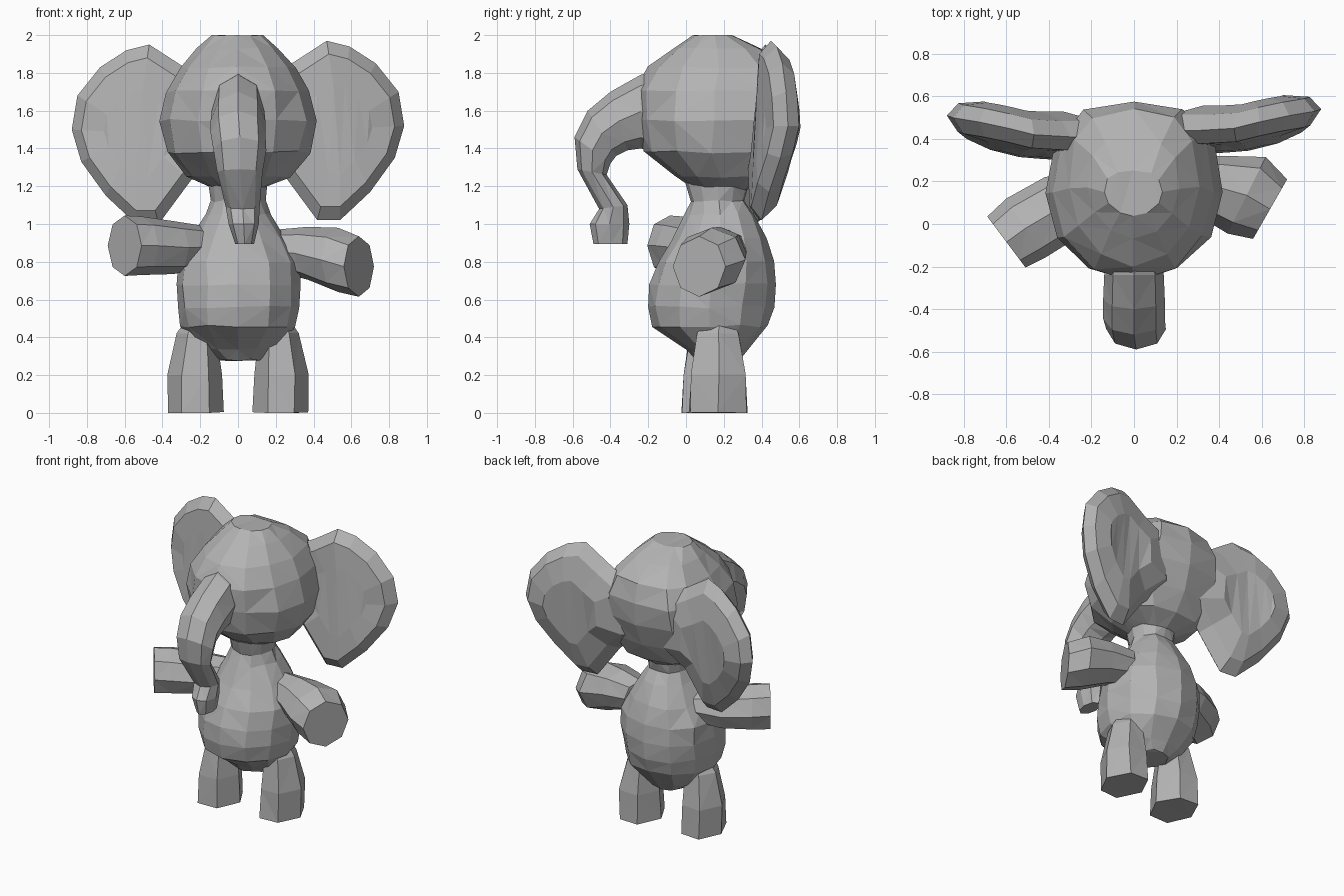
import bpy, bmesh, random
from math import cos, sin, tau, copysign
from mathutils import Vector as V

random.seed(4)
if "Cube" in bpy.data.objects:
    bpy.data.objects.remove(bpy.data.objects["Cube"], do_unlink=True)

grey = bpy.data.materials.new("elephant grey")
grey.use_nodes = True
COLOUR = (0.45, 0.45, 0.45, 1)
grey.diffuse_color = COLOUR
grey.node_tree.nodes["Principled BSDF"].inputs["Base Color"].default_value = COLOUR


def skin(name, rings, jitter=0.0):
    """Bridge equal-length point rings, cap both ends, keep flat triangles."""
    bm = bmesh.new()
    loops = []
    for ring in rings:
        loop = []
        for p in ring:
            p = p + V([random.uniform(-jitter, jitter) for _ in range(3)])
            p.z = min(max(p.z, 0), 2)
            loop.append(bm.verts.new(p))
        loops.append(loop)
    n = len(loops[0])
    for a, b in zip(loops, loops[1:]):
        for i in range(n):
            j = (i + 1) % n
            bm.faces.new((a[i], a[j], b[j], b[i]))
    bm.faces.new(loops[0][::-1])
    bm.faces.new(loops[-1])
    bmesh.ops.triangulate(bm, faces=bm.faces[:], quad_method='SHORT_EDGE')
    bmesh.ops.recalc_face_normals(bm, faces=bm.faces[:])
    mesh = bpy.data.meshes.new(name)
    bm.to_mesh(mesh)
    bm.free()
    mesh.materials.append(grey)
    obj = bpy.data.objects.new(name, mesh)
    bpy.context.collection.objects.link(obj)


def ring(centre, u, v, sides, back_power=1.0):
    """Elliptical ring spanned by half axes u and v; a low power squares the v side."""
    points = []
    for i in range(sides):
        c, s = cos(tau * i / sides), sin(tau * i / sides)
        if s > 0:
            c, s = copysign(abs(c) ** back_power, c), s ** back_power
        points.append(V(centre) + V(u) * c + V(v) * s)
    return points


def stacked(name, profile, sides, back_power):
    """Rounded solid from (height, front y, back y, half width) rows."""
    rings = [ring((0, (f + b) / 2, z), (w * 1.02, 0, 0), (0, (b - f) / 2 * 1.02, 0),
                  sides, back_power) for z, f, b, w in profile]
    skin(name, rings, 0.007)


# Torso with neck
stacked("body", [
    (0.28, 0.06, 0.28, 0.12), (0.34, 0.0, 0.32, 0.21), (0.46, -0.17, 0.42, 0.3),
    (0.56, -0.2, 0.455, 0.315), (0.68, -0.19, 0.465, 0.325), (0.8, -0.14, 0.455, 0.315),
    (0.92, -0.07, 0.425, 0.25), (1.05, 0.0, 0.36, 0.17), (1.12, 0.03, 0.31, 0.14),
    (1.22, 0.0, 0.33, 0.15)], 12, 0.95)

# Head, broad at the back where the ears join
stacked("head", [
    (1.18, 0.05, 0.32, 0.11), (1.25, -0.06, 0.42, 0.27), (1.38, -0.22, 0.49, 0.37),
    (1.55, -0.26, 0.55, 0.405), (1.7, -0.26, 0.565, 0.37), (1.83, -0.19, 0.53, 0.3),
    (1.93, -0.06, 0.4, 0.21), (2.0, 0.04, 0.25, 0.13)], 12, 0.7)

# Trunk: outer (y, z), inner (y, z), half width, sideways shift
trunk = [
    ((-0.14, 1.82), (-0.14, 1.38), 0.12, 0), ((-0.24, 1.79), (-0.24, 1.4), 0.14, 0),
    ((-0.4, 1.7), (-0.31, 1.39), 0.145, 0), ((-0.52, 1.6), (-0.37, 1.36), 0.145, 0),
    ((-0.59, 1.46), (-0.4, 1.32), 0.14, 0.01), ((-0.575, 1.29), (-0.42, 1.26), 0.12, 0.01),
    ((-0.46, 1.08), (-0.31, 1.1), 0.09, 0.025), ((-0.51, 1.0), (-0.3, 1.0), 0.08, 0.03),
    ((-0.49, 0.895), (-0.31, 0.895), 0.05, 0.035)]
rings = []
for outer, inner, width, shift in trunk:
    a, b = V((shift, *outer)), V((shift, *inner))
    rings.append(ring((a + b) / 2, (width, 0, 0), (b - a) / 2, 8))
skin("trunk", rings)

# Ears: flat front, angular rim, rounded back, root buried in the head
rim = [(0.3, 0.44, 1.86), (0.47, 0.45, 1.97), (0.59, 0.48, 1.94), (0.73, 0.51, 1.85),
       (0.85, 0.53, 1.7), (0.88, 0.54, 1.52), (0.83, 0.5, 1.35), (0.7, 0.44, 1.17),
       (0.54, 0.4, 1.02), (0.42, 0.39, 1.02), (0.25, 0.38, 1.25), (0.08, 0.43, 1.4),
       (0.1, 0.44, 1.75)]
layers = [(0.5, -0.08), (0.85, -0.065), (1, 0), (0.84, 0.07), (0.48, 0.105)]
for name, side, offset in (("left_ear", 1, V((0, 0, 0))),
                           ("right_ear", -1, V((0, -0.03, -0.02)))):
    middle = V((0.54, 0.465, 1.5))
    rings = []
    for scale, depth in layers:
        points = [middle + (V(p) - middle) * scale + V((0, depth, 0)) + offset for p in rim]
        rings.append([V((side * p.x, p.y, p.z)) for p in points])
    skin(name, rings)

# Arms: centre, horizontal half axis (x, y), half height
arms = {
    "left_arm": [((0.2, 0.22, 0.86), (0.06, 0.1), 0.11), ((0.37, 0.18, 0.845), (0.07, 0.14), 0.14),
                 ((0.53, 0.135, 0.81), (0.09, 0.18), 0.17), ((0.64, 0.07, 0.775), (0.08, 0.14), 0.16)],
    "right_arm": [((-0.18, 0.16, 0.88), (0.06, -0.1), 0.11), ((-0.34, 0.08, 0.875), (0.08, -0.14), 0.14),
                  ((-0.51, -0.02, 0.885), (0.09, -0.14), 0.155), ((-0.6, -0.085, 0.885), (0.09, -0.12), 0.16)]}
for name, rows in arms.items():
    skin(name, [ring(c, (*u, 0), (0, 0, h), 8) for c, u, h in rows])

# Legs
for name, side, y in (("left_leg", 1, 0.17), ("right_leg", -1, 0.13)):
    rows = [(0, 0.225, 0.145, 0.175), (0.2, 0.23, 0.145, 0.165),
            (0.42, 0.215, 0.105, 0.125), (0.52, 0.19, 0.06, 0.07)]
    skin(name, [ring((side * x, y, z), (w, 0, 0), (0, d, 0), 6) for z, x, w, d in rows], 0.005)
